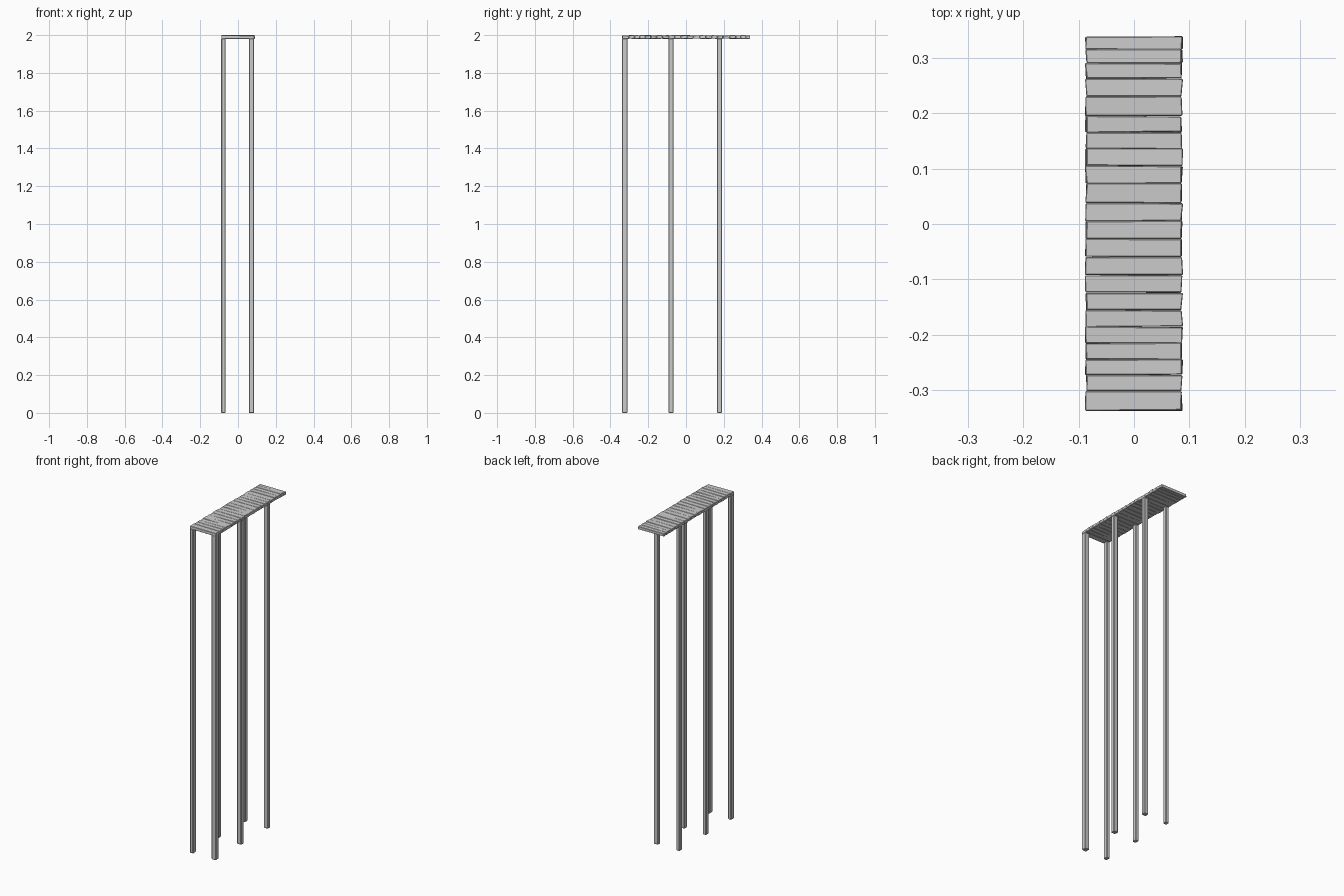
import bpy
import bmesh
import random
from mathutils import Matrix, Vector

random.seed(4)

cube = bpy.data.objects.get("Cube")
if cube:
    bpy.data.objects.remove(cube, do_unlink=True)

wood = bpy.data.materials.new("weathered grey")
wood.use_nodes = True
grey = (0.6, 0.6, 0.6, 1)
wood.diffuse_color = grey
wood.node_tree.nodes["Principled BSDF"].inputs["Base Color"].default_value = grey


def box(name, low, high, bevel, jitter=(0, 0, 0)):
    """Chamfered beam between two corners, with optional uneven corners."""
    low, high = Vector(low), Vector(high)
    bm = bmesh.new()
    bmesh.ops.create_cube(bm, size=1)
    size = high - low
    bmesh.ops.transform(bm, verts=bm.verts, matrix=Matrix.Translation((low + high) / 2)
                        @ Matrix.Diagonal((*size, 1)))
    for v in bm.verts:
        # uneven corners only ever move inwards
        for axis in range(3):
            inward = 1 if v.co[axis] < (low[axis] + high[axis]) / 2 else -1
            v.co[axis] += inward * random.uniform(0, jitter[axis])
    bmesh.ops.bevel(bm, geom=bm.edges[:], offset=bevel, segments=1, affect='EDGES')
    mesh = bpy.data.meshes.new(name)
    bm.to_mesh(mesh)
    bm.free()
    mesh.materials.append(wood)
    obj = bpy.data.objects.new(name, mesh)
    bpy.context.collection.objects.link(obj)
    return obj


# Deck planks, laid crosswise with rough, slightly overlapping edges
seams = [-0.338, -0.303, -0.274, -0.246, -0.216, -0.187, -0.157, -0.125, -0.093,
         -0.06, -0.028, 0.005, 0.037, 0.072, 0.104, 0.135, 0.165, 0.194, 0.23,
         0.262, 0.29, 0.315, 0.34]
for i, (start, end) in enumerate(zip(seams, seams[1:])):
    back = min(end + 0.002, 0.34)
    box(f"deck_plank_{i + 1}", (-0.089, start, 1.979), (0.089, back, 2.0),
        0.0015, (0.004, 0.002, 0.003))

# Three pairs of tall posts, the front pair a little thicker
rows = [("front", -0.338, -0.309), ("middle", -0.092, -0.066), ("back", 0.165, 0.19)]
for row, y0, y1 in rows:
    box(f"{row}_right_post", (-0.089, y0, 0), (-0.067, y1, 1.983), 0.003)
    box(f"{row}_left_post", (0.057, y0, 0), (0.086, y1, 1.983), 0.003)
